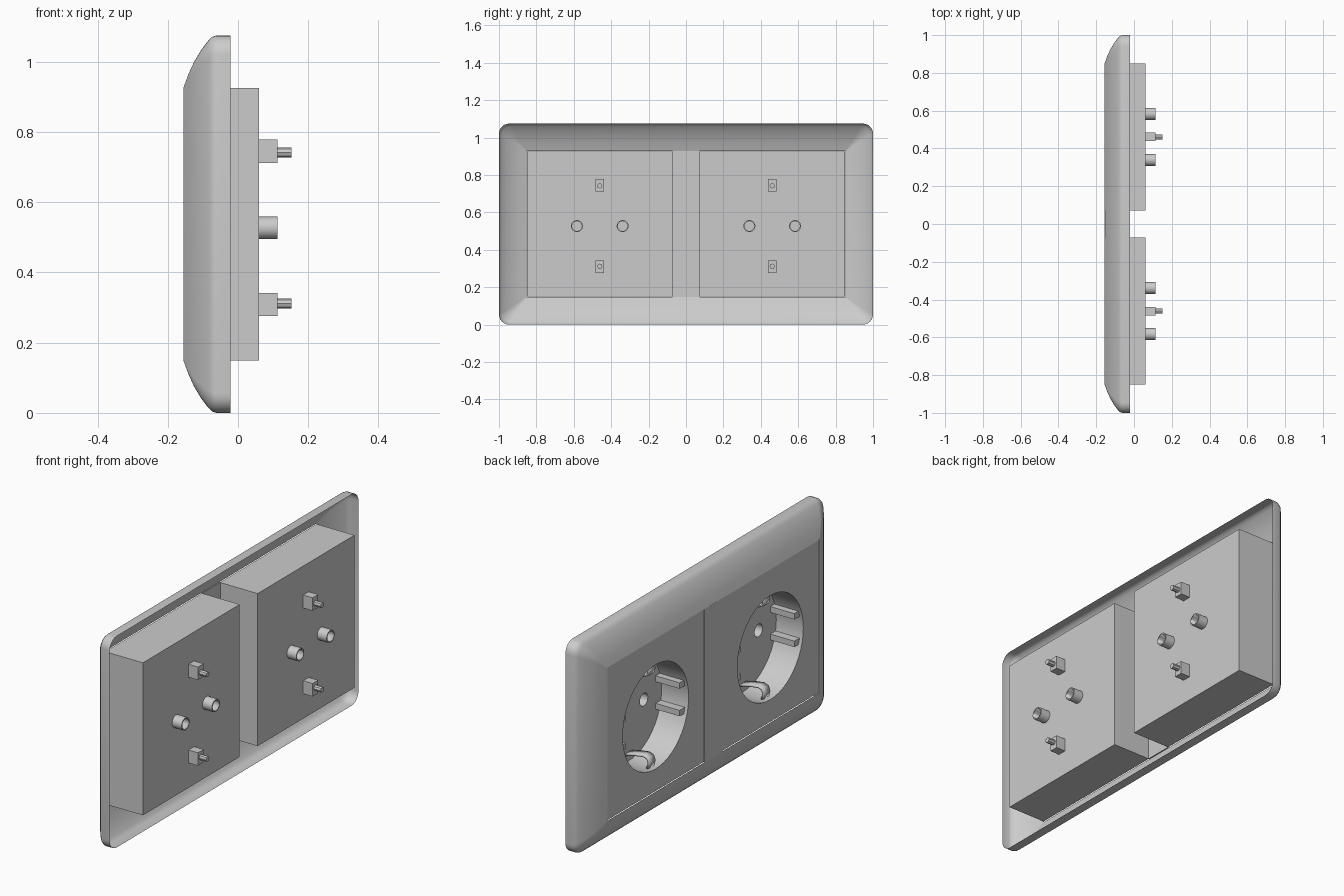
import bpy, bmesh, math
from mathutils import Matrix, Vector

cube = bpy.data.objects.get("Cube")
if cube:
    bpy.data.objects.remove(cube)

MID_Z = 0.5375          # plate centre height
SOCKET_Z = 0.527        # socket axis height
FRONT, BACK, FLOOR = -0.152, 0.06, 0.0

grey = bpy.data.materials.new("light grey plastic")
grey.use_nodes = True
colour = (0.6, 0.6, 0.6, 1)
grey.diffuse_color = colour
grey.node_tree.nodes["Principled BSDF"].inputs["Base Color"].default_value = colour


def finish(name, bm, smooth=False):
    bmesh.ops.recalc_face_normals(bm, faces=bm.faces)
    mesh = bpy.data.meshes.new(name)
    bm.to_mesh(mesh)
    bm.free()
    mesh.materials.append(grey)
    obj = bpy.data.objects.new(name, mesh)
    bpy.context.collection.objects.link(obj)
    if smooth:
        activate(obj)
        bpy.ops.object.shade_smooth_by_angle(angle=math.radians(35))
    return obj


def activate(obj):
    bpy.ops.object.select_all(action="DESELECT")
    obj.select_set(True)
    bpy.context.view_layer.objects.active = obj


def box(name, x0, x1, y, z, wide, high):
    bm = bmesh.new()
    bmesh.ops.create_cube(bm, size=1)
    bmesh.ops.scale(bm, vec=(x1 - x0, wide, high), verts=bm.verts)
    bmesh.ops.translate(bm, vec=((x0 + x1) / 2, y, z), verts=bm.verts)
    return finish(name, bm)


def rod(name, x0, x1, y, z, radius, sides=24):
    bm = bmesh.new()
    bmesh.ops.create_cone(bm, cap_ends=True, segments=sides, radius1=radius,
                          radius2=radius, depth=x1 - x0,
                          matrix=Matrix.Rotation(math.pi / 2, 4, "Y"))
    bmesh.ops.translate(bm, vec=((x0 + x1) / 2, y, z), verts=bm.verts)
    return finish(name, bm, True)


def cut(obj, cutter):
    cutter.hide_render = True
    mod = obj.modifiers.new("cut", "BOOLEAN")
    mod.operation, mod.solver, mod.object = "DIFFERENCE", "EXACT", cutter
    activate(obj)
    bpy.ops.object.modifier_apply(modifier="cut")
    bpy.data.objects.remove(cutter)


def rounded_ring(bm, inset, x, r):
    hy, hz = 1 - inset - r, MID_Z - inset - r
    ring = []
    for i, (sy, sz) in enumerate([(1, 1), (-1, 1), (-1, -1), (1, -1)]):
        for k in range(7):
            a = (i + k / 6) * math.pi / 2
            ring.append(bm.verts.new((x, sy * hy + r * math.cos(a),
                                      MID_Z + sz * hz + r * math.sin(a))))
    return ring


# Hollow cover frame: rounded outline sloping up to a sharp rectangular opening
bm = bmesh.new()
profile = [(0, -0.022, 0.055), (0, -0.062, 0.055), (0.004, -0.074, 0.055),
           (0.015, -0.085, 0.05), (0.04, -0.104, 0.04), (0.075, -0.125, 0.025),
           (0.11, -0.141, 0.012), (0.148, -0.155, 0.002)]
rings = [rounded_ring(bm, *p) for p in profile]
for a, b in zip(rings, rings[1:]):
    for i in range(len(a)):
        j = (i + 1) % len(a)
        bm.faces.new((a[i], a[j], b[j], b[i]))
finish("cover_frame", bm, True)

# Strip of the cover between the two inserts
box("cover_middle_bar", -0.155, -0.149, 0, MID_Z, 0.144, 0.78)


def earth_clip(y, s, name):
    path = [(0.002, 0.225), (-0.05, 0.212), (-0.10, 0.205),
            (-0.122, 0.213), (-0.13, 0.235), (-0.12, 0.264)]
    bm = bmesh.new()
    rows = [[bm.verts.new((x, y + w, SOCKET_Z + s * z)) for w in (-0.025, 0.025)]
            for x, z in path]
    for a, b in zip(rows, rows[1:]):
        bm.faces.new((a[0], a[1], b[1], b[0]))
    clip = finish(name, bm, True)
    mod = clip.modifiers.new("thickness", "SOLIDIFY")
    mod.thickness, mod.offset = 0.01, 0


for side, sy in (("left", 1), ("right", -1)):
    y = sy * 0.461
    # Insert block with round recess and contact holes
    insert = box(side + "_insert", FRONT, BACK, y, MID_Z, 0.778, 0.776)
    cut(insert, rod("recess_cutter", FRONT - 0.1, FLOOR, y, SOCKET_Z, 0.265, 48))
    for d in (-0.122, 0.122):
        cut(insert, rod("hole_cutter", FLOOR - 0.05, 0.05, y + d, SOCKET_Z, 0.032))
    activate(insert)
    bpy.ops.object.shade_smooth_by_angle(angle=math.radians(35))

    for n, d in (("outer", 1), ("inner", -1)):
        # Contact tube on the back
        tube = rod(f"{side}_{n}_contact_tube", BACK - 0.005, 0.113,
                   y + d * 0.122, SOCKET_Z, 0.032)
        cut(tube, rod("bore_cutter", BACK + 0.002, 0.2, y + d * 0.122, SOCKET_Z, 0.026))
        # Guide ribs on the recess wall
        for m, e in (("upper", 1), ("lower", -1)):
            box(f"{side}_{n}_{m}_guide_rib", -0.135, FLOOR + 0.005, y + d * 0.242,
                SOCKET_Z + e * 0.07, 0.05, 0.03)

    for n, s in (("upper", 1), ("lower", -1)):
        # Earth clip in front, terminal block and pin behind
        earth_clip(y, s, f"{side}_{n}_earth_clip")
        z = SOCKET_Z + s * 0.218
        box(f"{side}_{n}_terminal_block", BACK - 0.005, 0.113, y, z, 0.045, 0.066)
        rod(f"{side}_{n}_terminal_pin", 0.11, 0.152, y, z - s * 0.003, 0.014, 8)
